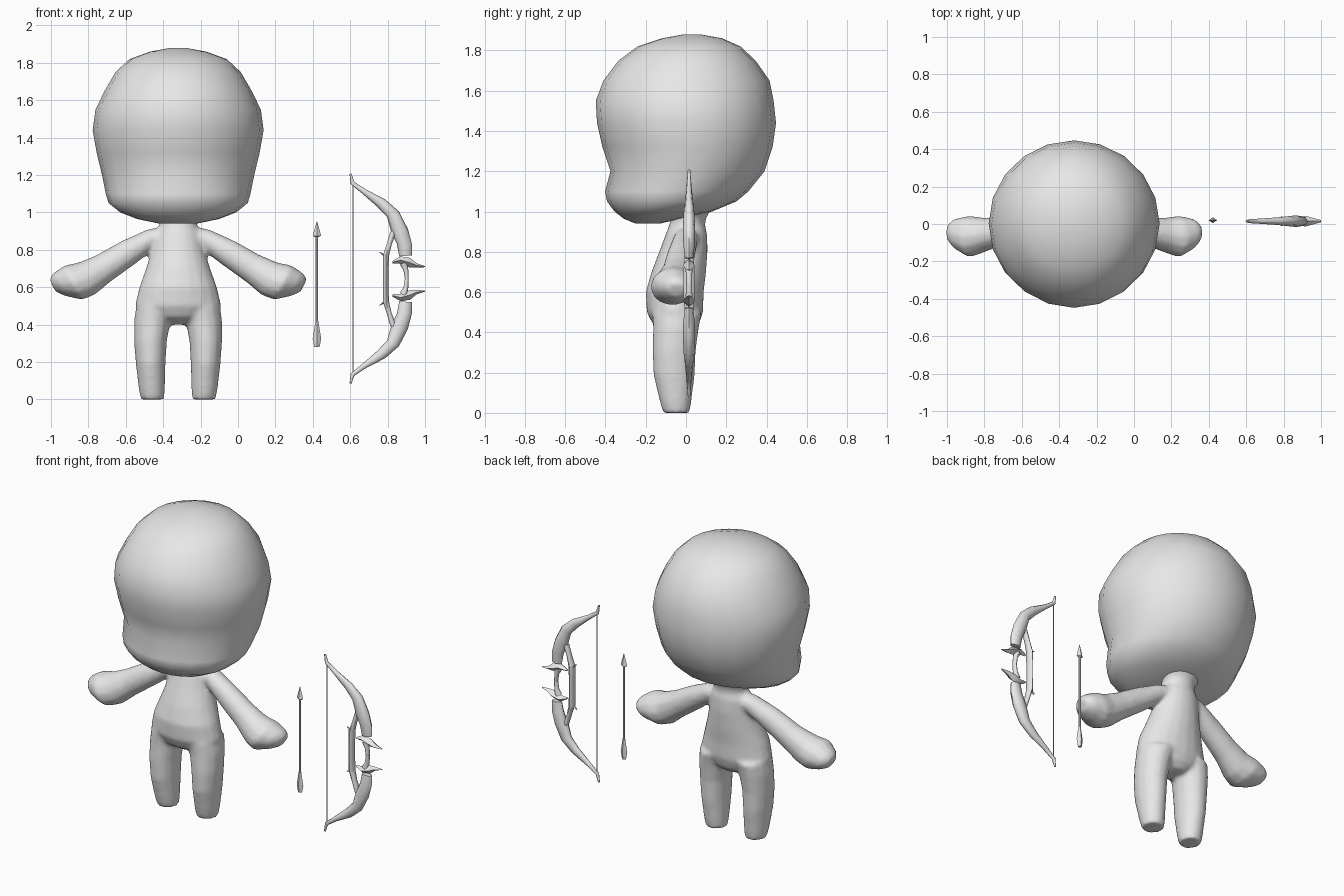
import bpy, bmesh, math
from mathutils import Vector as V

CX = -0.32      # body centre line
BOW_Y = 0.015   # bow plane
BOW_Z = 0.645   # bow mirror height

grey = bpy.data.materials.new("plain grey")
grey.diffuse_color = (0.8, 0.8, 0.8, 1)


def add_loft(bm, rings, n):
    """Skin elliptical rings (centre, half axis u, half axis v) and cap both ends."""
    loops = []
    for c, u, v in rings:
        angles = [2 * math.pi * i / n for i in range(n)]
        loops.append([bm.verts.new(V(c) + V(u) * math.cos(a) + V(v) * math.sin(a)) for a in angles])
    for a, b in zip(loops, loops[1:]):
        for i in range(n):
            bm.faces.new((a[i], a[(i + 1) % n], b[(i + 1) % n], b[i]))
    bm.faces.new(loops[0][::-1])
    bm.faces.new(loops[-1])


def finish(name, bm, angle=60):
    bmesh.ops.recalc_face_normals(bm, faces=bm.faces)
    me = bpy.data.meshes.new(name)
    bm.to_mesh(me)
    bm.free()
    me.materials.append(grey)
    ob = bpy.data.objects.new(name, me)
    bpy.context.collection.objects.link(ob)
    bpy.ops.object.select_all(action='DESELECT')
    ob.select_set(True)
    bpy.context.view_layer.objects.active = ob
    bpy.ops.object.shade_smooth_by_angle(angle=math.radians(angle))
    return ob


def level(z, hw, y0, y1, x=CX):
    """Horizontal ring from height, half width and front/back limits."""
    return ((x, (y0 + y1) / 2, z), (hw, 0, 0), (0, (y1 - y0) / 2, 0))


# Head: large rounded skull with a dip under the brow and a small muzzle
bm = bmesh.new()
add_loft(bm, [level(*r) for r in (
    (.94, .10, -.25, -.13), (.965, .22, -.31, -.02), (1.0, .31, -.355, .13),
    (1.05, .372, -.392, .25), (1.1, .387, -.402, .31), (1.2, .407, -.375, .39),
    (1.32, .436, -.415, .43), (1.44, .457, -.442, .447), (1.55, .442, -.448, .435),
    (1.65, .393, -.41, .415), (1.75, .335, -.335, .345), (1.82, .26, -.24, .27),
    (1.86, .15, -.12, .18), (1.878, .05, -.02, .08))], 20)
finish("head", bm, 80)

# Body: torso, arms and legs fused into one smooth skin
bm = bmesh.new()
add_loft(bm, [level(*r) for r in (
    (.40, .06, -.10, .03), (.44, .17, -.165, .065), (.5, .232, -.195, .085),
    (.6, .208, -.2, .088), (.7, .172, -.172, .1), (.81, .138, -.13, .108),
    (.89, .125, -.1, .105), (.93, .1, -.085, .095), (.97, .1, -.075, .1),
    (1.03, .15, -.1, .14))], 20)
for s in (-1, 1):
    add_loft(bm, [level(z, hw, y0, y1, CX + s * off) for z, off, hw, y0, y1 in (
        (0, .1375, .063, -.115, .02), (.06, .141, .071, -.132, .028),
        (.19, .147, .080, -.163, .045), (.31, .148, .088, -.168, .05),
        (.42, .138, .098, -.165, .065), (.5, .12, .105, -.17, .08))], 14)
    # Arm rings lie across the sloping arm and swell into the mitten hand
    add_loft(bm, [((CX + s * (x - CX), (y0 + y1) / 2, z), (s * .447 * h, 0, .894 * h), (0, (y1 - y0) / 2, 0))
                  for x, z, h, y0, y1 in (
        (-.30, .89, .045, -.05, .07), (-.18, .86, .056, -.065, .06),
        (-.05, .783, .073, -.095, .045), (.08, .70, .082, -.12, .035),
        (.17, .645, .098, -.155, .035), (.24, .625, .104, -.18, .045),
        (.315, .615, .07, -.135, .03), (.352, .61, .04, -.09, .0))], 12)
body = finish("body", bm)
remesh = body.modifiers.new("fuse", 'REMESH')
remesh.mode = 'VOXEL'
remesh.voxel_size = 0.012
remesh.use_smooth_shade = True
soften = body.modifiers.new("soften", 'SMOOTH')
soften.factor = 0.5
soften.iterations = 8


def strip(bm, pairs, n=8):
    """Loft along the bow plane from (outer x, z, inner x, z, half depth)."""
    rings = []
    for x0, z0, x1, z1, d in pairs:
        c = V(((x0 + x1) / 2, BOW_Y, (z0 + z1) / 2))
        rings.append((c, V((x0, BOW_Y, z0)) - c, (0, d, 0)))
    add_loft(bm, rings, n)


def flipped(pairs):
    return [(a, 2 * BOW_Z - b, c, 2 * BOW_Z - d, e) for a, b, c, d, e in pairs]


limb = [(.606, 1.208, .596, 1.205, .006), (.622, 1.163, .603, 1.15, .01),
        (.685, 1.122, .665, 1.10, .014), (.786, 1.07, .745, 1.03, .02),
        (.861, 1.005, .797, .975, .027), (.909, .91, .82, .895, .031),
        (.93, .83, .85, .83, .028), (.93, .77, .862, .765, .02)]
# Neck from the limb down into the grip, and the thorn beside it
root = [(.85, .90, .815, .90, .018), (.822, .83, .795, .83, .02), (.808, .77, .775, .77, .024)]
thorn = [(.80, .765, .80, .745, .018), (.757, .79, .757, .785, .005)]
# Forward pointing wing
wing = [(.825, .74, .825, .728, .01), (.87, .765, .87, .725, .024),
        (.92, .757, .92, .705, .028), (.955, .728, .955, .705, .018), (1.0, .713, 1.0, .707, .006)]
# Half of the curved bracket between the wings
bracket = [(.905, .74, .865, .72, .018), (.91, .70, .885, .69, .016), (.913, .64, .893, .64, .015)]

for label, turn in (("upper", list), ("lower", flipped)):
    for part, pairs in (("limb", limb), ("grip_neck", root), ("thorn", thorn),
                        ("wing", wing), ("bracket", bracket)):
        bm = bmesh.new()
        strip(bm, turn(pairs), 4 if part in ("wing", "thorn") else 8)
        finish(f"bow_{label}_{part}", bm, 40 if part in ("wing", "thorn") else 60)

# Bow grip and string
bm = bmesh.new()
strip(bm, [(.808, .775, .775, .775, .024), (.804, .70, .776, .70, .027),
           (.804, .59, .776, .59, .027), (.808, .515, .775, .515, .024)])
finish("bow_grip", bm)
bm = bmesh.new()
strip(bm, [(.617, .125, .611, .125, .003), (.617, 1.16, .611, 1.16, .003)], 6)
finish("bow_string", bm)


# Arrow: shaft, pointed head and flared tail
def spindle(name, profile, n):
    bm = bmesh.new()
    add_loft(bm, [((.422, .02, z), (rx, 0, 0), (0, ry, 0)) for z, rx, ry in profile], n)
    finish(name, bm, 30)


spindle("arrow_shaft", [(.30, .007, .007), (.90, .007, .007)], 8)
spindle("arrow_head", [(.868, .008, .006), (.875, .022, .015), (.90, .016, .011), (.952, .001, .001)], 4)
spindle("arrow_tail", [(.28, .014, .010), (.325, .023, .015), (.42, .007, .006)], 4)
